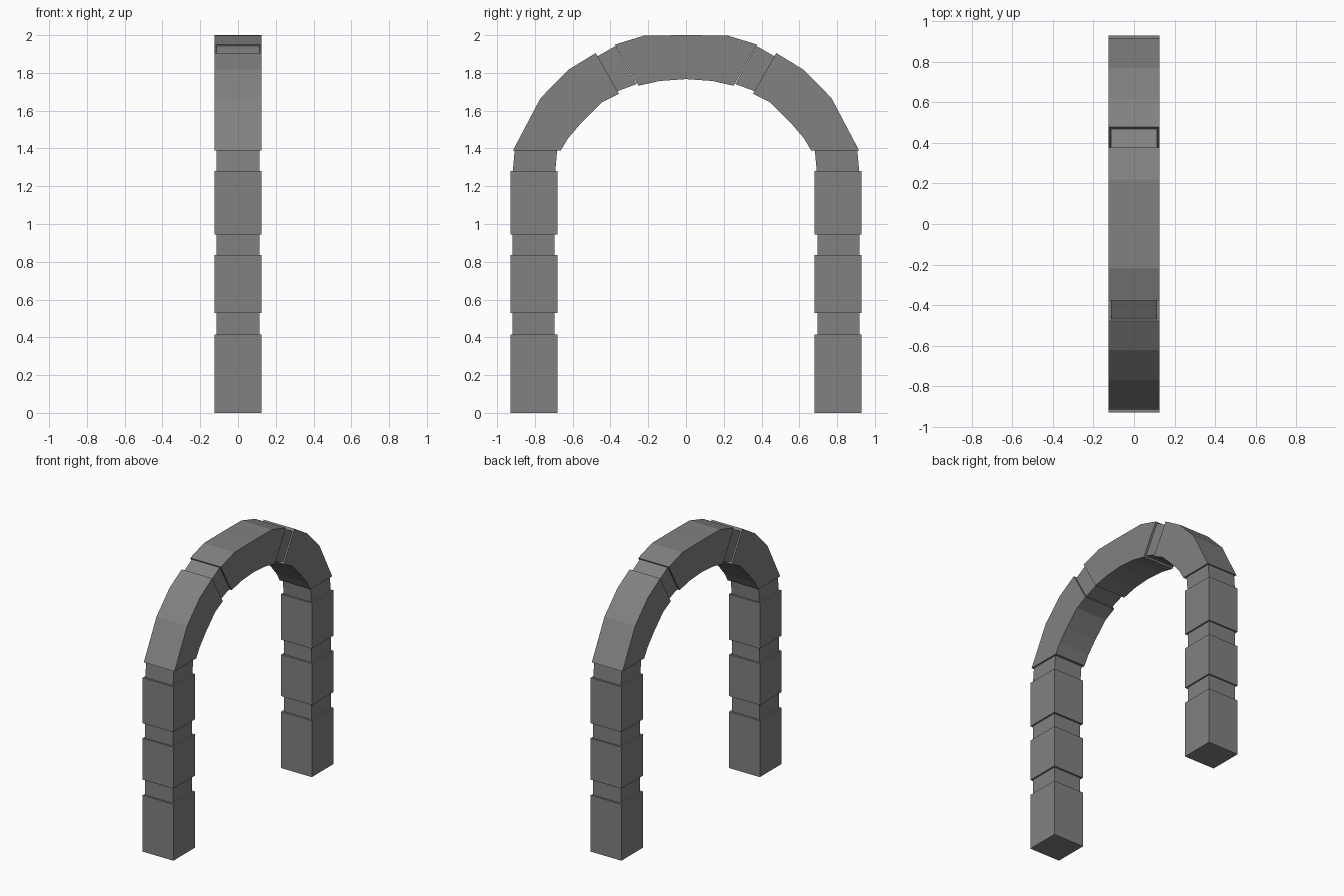
import bpy, bmesh

if "Cube" in bpy.data.objects:
    bpy.data.objects.remove(bpy.data.objects["Cube"])

BLOCK, NECK = 0.125, 0.113  # half widths along x

# Dark grey stone
stone = bpy.data.materials.new("dark_stone")
stone.diffuse_color = (0.22, 0.22, 0.22, 1)
stone.use_nodes = True
stone.node_tree.nodes["Principled BSDF"].inputs["Base Color"].default_value = stone.diffuse_color


def prism(name, outline, half, mirror=True):
    """Extrude a (y, z) outline along x, optionally mirrored across y = 0."""
    bm = bmesh.new()
    face = bm.faces.new([bm.verts.new((-half, y, z)) for y, z in outline])
    new = bmesh.ops.extrude_face_region(bm, geom=[face])["geom"]
    bmesh.ops.translate(bm, vec=(2 * half, 0, 0),
                        verts=[v for v in new if isinstance(v, bmesh.types.BMVert)])
    bmesh.ops.recalc_face_normals(bm, faces=bm.faces)
    mesh = bpy.data.meshes.new(name)
    bm.to_mesh(mesh)
    bm.free()
    mesh.materials.append(stone)
    obj = bpy.data.objects.new(name, mesh)
    bpy.context.collection.objects.link(obj)
    if mirror:
        mod = obj.modifiers.new("Mirror", 'MIRROR')
        mod.use_axis = (False, True, False)
        mod.use_mirror_merge = False
    return obj


def rect(y0, y1, z0, z1):
    return [(y0, z0), (y1, z0), (y1, z1), (y0, z1)]


# Pillar blocks
for i, (z0, z1) in enumerate([(0, 0.415), (0.53, 0.835), (0.945, 1.28)]):
    prism(f"pillar_block_{i + 1}", rect(0.68, 0.93, z0, z1), BLOCK)

# Recessed joints between pillar blocks
for i, (z0, z1) in enumerate([(0.415, 0.53), (0.835, 0.945)]):
    prism(f"pillar_joint_{i + 1}", rect(0.695, 0.918, z0, z1), NECK)

# Joint leaning inward under the arch
prism("springer_joint", [(0.692, 1.28), (0.917, 1.28), (0.907, 1.39), (0.682, 1.39)], NECK)

# Curved side stones of the arch
prism("arch_side_stone", [(0.917, 1.388), (0.77, 1.667), (0.622, 1.817), (0.478, 1.905),
                          (0.355, 1.69), (0.444, 1.645), (0.553, 1.537),
                          (0.625, 1.453), (0.664, 1.388)], BLOCK)

# Recessed joints beside the keystone
prism("keystone_joint", [(0.468, 1.888), (0.374, 1.942), (0.261, 1.741), (0.364, 1.703)], NECK)

# Keystone block across the top
outer = [(0.377, 1.95), (0.22, 1.998)]
inner = [(0.14, 1.757), (0.252, 1.732)]
outer_pts = outer + [(0, 2.0)] + [(-y, z) for y, z in reversed(outer)]
inner_pts = [(-y, z) for y, z in reversed(inner)] + [(0, 1.767)] + inner
prism("keystone", outer_pts + inner_pts, BLOCK, mirror=False)
